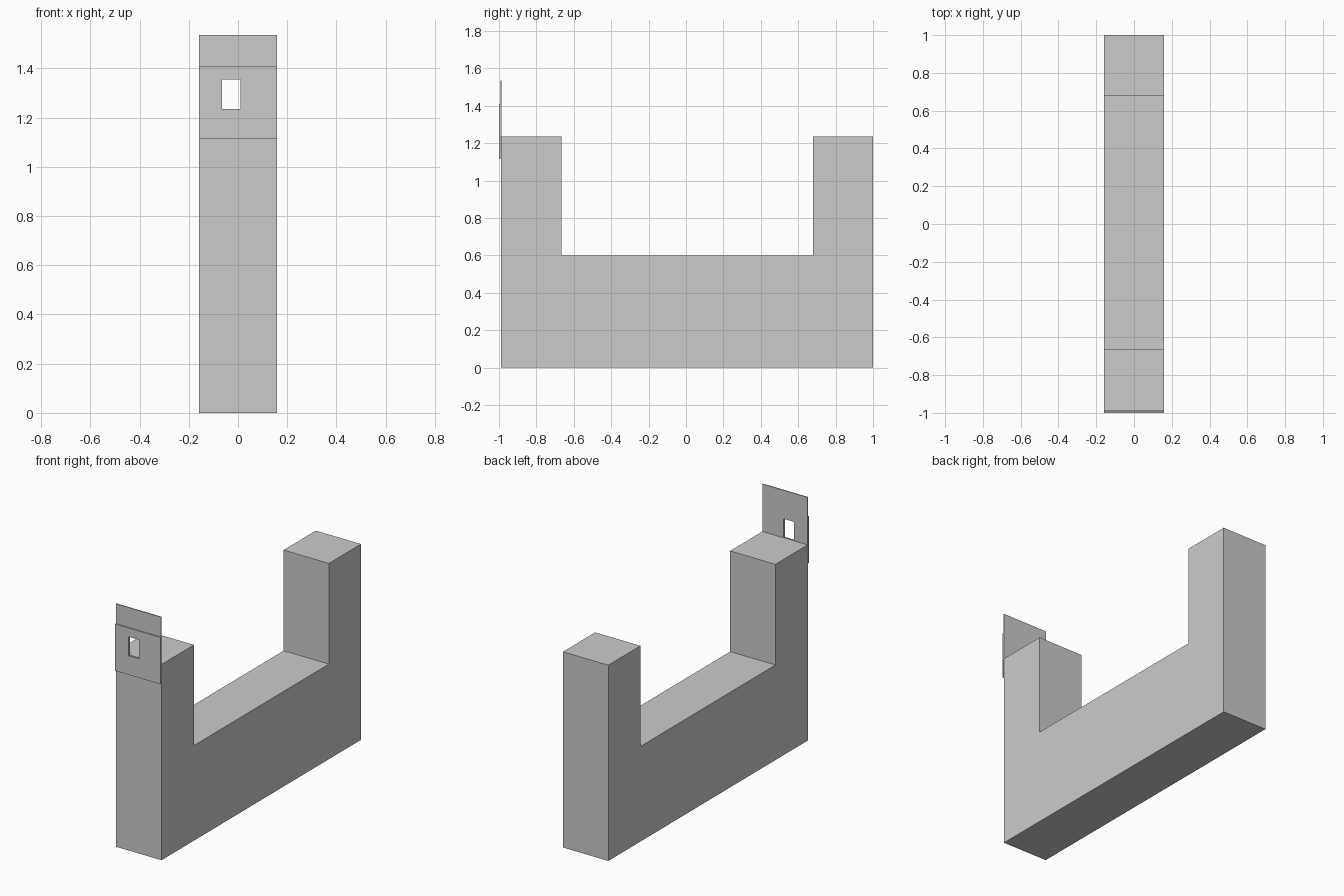
import bpy, bmesh
from mathutils import Vector

if "Cube" in bpy.data.objects:
    bpy.data.objects.remove(bpy.data.objects["Cube"])

W = 0.158          # half width of every part
FRONT = -0.988     # front face of the body
TOP = 1.235        # top of both posts
HOLE = (-0.065, 0.01, 1.235, 1.355)   # x0, x1, z0, z1


def prism(name, points, direction):
    """Extrude a flat outline along a direction into a closed solid."""
    bm = bmesh.new()
    face = bm.faces.new([bm.verts.new(p) for p in points])
    ext = bmesh.ops.extrude_face_region(bm, geom=[face], use_keep_orig=True)
    moved = [g for g in ext["geom"] if isinstance(g, bmesh.types.BMVert)]
    bmesh.ops.translate(bm, verts=moved, vec=Vector(direction))
    bmesh.ops.recalc_face_normals(bm, faces=bm.faces)
    mesh = bpy.data.meshes.new(name)
    bm.to_mesh(mesh)
    bm.free()
    obj = bpy.data.objects.new(name, mesh)
    bpy.context.collection.objects.link(obj)
    return obj


def slab(name, x0, x1, y0, y1, z0, z1):
    pts = [(x0, y0, z0), (x1, y0, z0), (x1, y0, z1), (x0, y0, z1)]
    return prism(name, pts, (0, y1 - y0, 0))


# U-shaped body: base beam with a post at each end
outline = [(FRONT, 0), (1, 0), (1, TOP), (0.68, TOP),
           (0.68, 0.6), (-0.665, 0.6), (-0.665, TOP), (FRONT, TOP)]
prism("u_body", [(-W, y, z) for y, z in outline], (2 * W, 0, 0))

# Thin upright plate on the front post, notched at the bottom
hx0, hx1, hz0, hz1 = HOLE
notched = [(-W, TOP), (hx0, TOP), (hx0, hz1), (hx1, hz1),
           (hx1, TOP), (W, TOP), (W, 1.535), (-W, 1.535)]
prism("upright_plate", [(x, -0.992, z) for x, z in notched], (0, 0.006, 0))

# Front cover plate with a rectangular window
plate = slab("front_plate", -W, W, -1.0, -0.993, 1.115, 1.41)
cutter = slab("window_cutter", hx0, hx1, -1.05, -0.95, hz0, hz1)
cutter.hide_render = True
cutter.hide_set(True)
cut = plate.modifiers.new("window", "BOOLEAN")
cut.operation = "DIFFERENCE"
cut.solver = "EXACT"
cut.object = cutter
